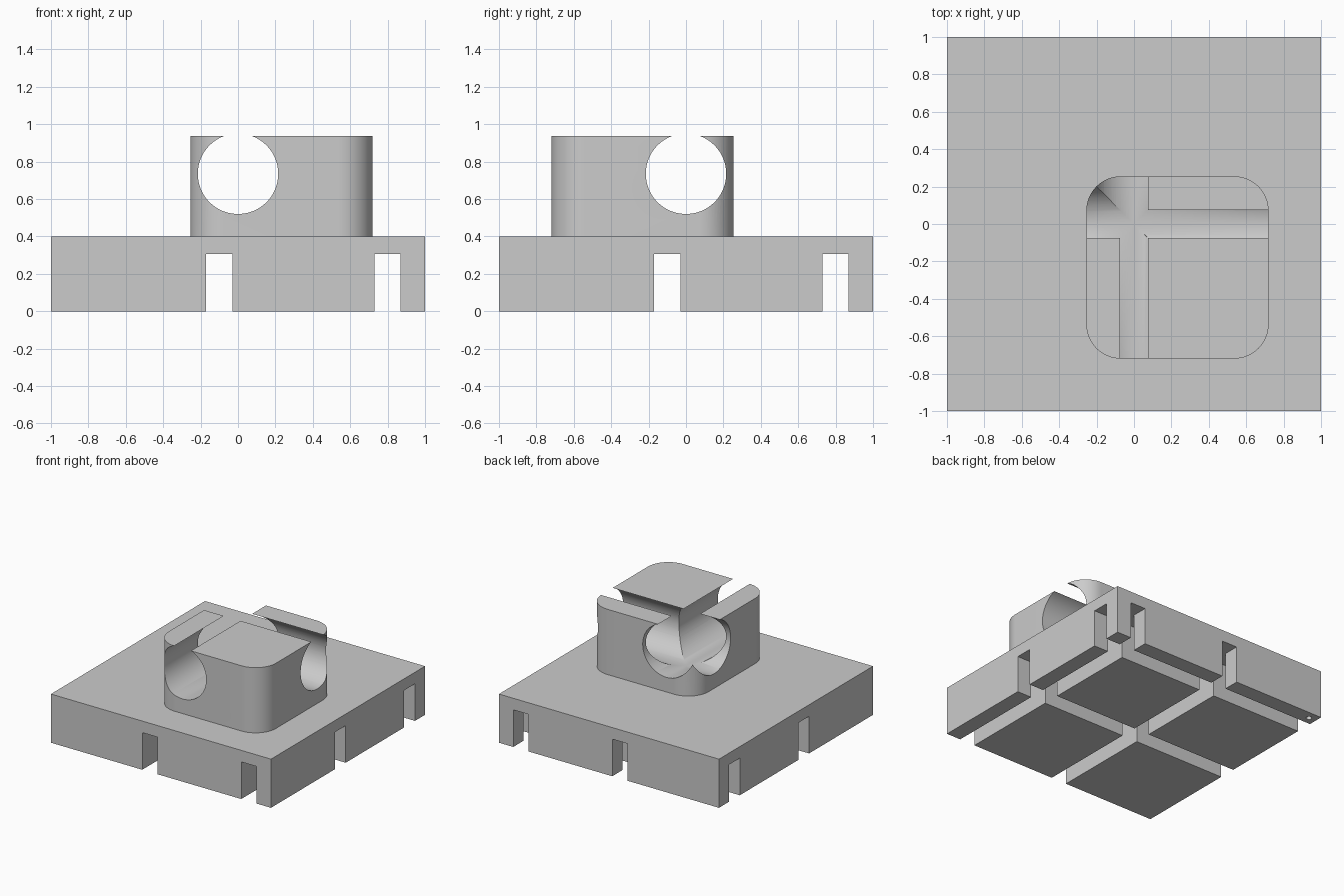
import bpy
import bmesh
import math
from mathutils import Matrix

default = bpy.data.objects.get("Cube")
if default:
    bpy.data.objects.remove(default, do_unlink=True)

COLOUR = (0.6, 0.6, 0.6, 1)
grey = bpy.data.materials.new("plain grey")
grey.use_nodes = True
grey.diffuse_color = COLOUR
grey.node_tree.nodes["Principled BSDF"].inputs["Base Color"].default_value = COLOUR


def finish(name, bm):
    mesh = bpy.data.meshes.new(name)
    bmesh.ops.recalc_face_normals(bm, faces=bm.faces)
    bm.to_mesh(mesh)
    bm.free()
    mesh.materials.append(grey)
    obj = bpy.data.objects.new(name, mesh)
    bpy.context.collection.objects.link(obj)
    return obj


def box(name, low, high, corner=0):
    """Box between two corners, with optionally rounded upright edges."""
    bm = bmesh.new()
    bmesh.ops.create_cube(bm, size=1)
    for v in bm.verts:
        v.co = [high[i] if v.co[i] > 0 else low[i] for i in range(3)]
    if corner:
        upright = [e for e in bm.edges
                   if abs(e.verts[0].co.z - e.verts[1].co.z) > 0.01]
        bmesh.ops.bevel(bm, geom=upright, offset=corner, segments=16,
                        profile=0.5, affect='EDGES')
    return finish(name, bm)


def cylinder(name, centre, radius, length, axis='Z', sides=96):
    bm = bmesh.new()
    turn = {'X': Matrix.Rotation(math.pi / 2, 4, 'Y'),
            'Y': Matrix.Rotation(math.pi / 2, 4, 'X'),
            'Z': Matrix.Identity(4)}[axis]
    bmesh.ops.create_cone(bm, cap_ends=True, segments=sides, radius1=radius,
                          radius2=radius, depth=length,
                          matrix=Matrix.Translation(centre) @ turn)
    return finish(name, bm)


def cut(obj, cutter):
    """Subtract the cutter from the object and remove the cutter."""
    mod = obj.modifiers.new("cut", 'BOOLEAN')
    mod.operation = 'DIFFERENCE'
    mod.solver = 'EXACT'
    mod.object = cutter
    bpy.context.view_layer.objects.active = obj
    bpy.ops.object.modifier_apply(modifier=mod.name)
    bpy.data.objects.remove(cutter, do_unlink=True)


# Base plate with crossing grooves underneath
BASE_TOP = 0.4
GROOVE_TOP = 0.305
base = box("base_plate", (-1, -1, 0), (1, 1, BASE_TOP))
for middle in (-0.1, 0.8):
    a, b = middle - 0.07, middle + 0.07
    cut(base, box("groove_cutter", (a, -2, -1), (b, 2, GROOVE_TOP)))
    cut(base, box("groove_cutter", (-2, a, -1), (2, b, GROOVE_TOP)))

# Small blind hole under the back corner
cut(base, cylinder("hole_cutter", (-0.935, 0.935, 0), 0.022, 0.2, sides=24))

# Rounded block with two crossing bores that break through its top
BORE_Z, BORE_R = 0.735, 0.215
block = box("bored_block", (-0.255, -0.72, BASE_TOP), (0.72, 0.255, 0.936), 0.185)
for axis in 'XY':
    cut(block, cylinder("bore_cutter", (0, 0, BORE_Z), BORE_R, 3, axis))

# Open the corner above the place where the bores meet
cut(block, box("corner_cutter", (-1, 0, BORE_Z), (0, 1, 2)))

# Smooth curves, sharp edges
for obj in (base, block):
    bpy.ops.object.select_all(action='DESELECT')
    obj.select_set(True)
    bpy.context.view_layer.objects.active = obj
    bpy.ops.object.shade_smooth_by_angle(angle=math.radians(30))
